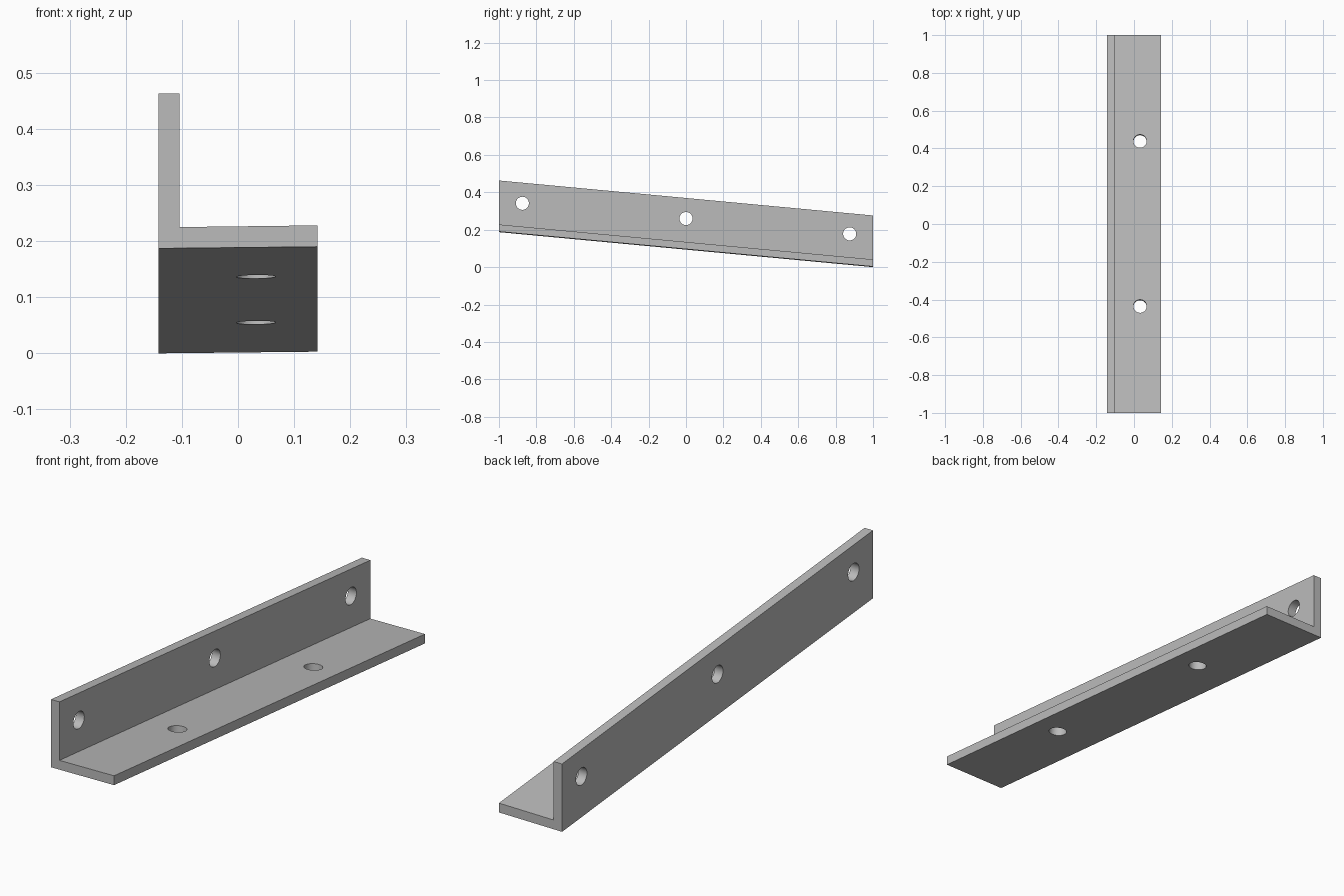
import bpy, bmesh, math
from mathutils import Matrix, Vector

cube = bpy.data.objects.get("Cube")
if cube:
    bpy.data.objects.remove(cube, do_unlink=True)

SLOPE = -0.0935   # fall of the bar from front to back
MID = 0.0935      # height of the lower edge at mid length

steel = bpy.data.materials.new("plain_grey_metal")
steel.use_nodes = True
grey = (0.5, 0.5, 0.5, 1)
steel.diffuse_color = grey
steel.node_tree.nodes["Principled BSDF"].inputs["Base Color"].default_value = grey


def make_object(name, bm):
    mesh = bpy.data.meshes.new(name)
    bmesh.ops.recalc_face_normals(bm, faces=bm.faces)
    bm.to_mesh(mesh)
    bm.free()
    mesh.materials.append(steel)
    obj = bpy.data.objects.new(name, mesh)
    bpy.context.collection.objects.link(obj)
    return obj


# L-shaped bar: profile swept front to back, ends kept upright
profile = [(-0.142, 0), (0.142, 0.003), (0.142, 0.041), (-0.104, 0.038),
           (-0.104, 0.276), (-0.142, 0.276)]
bm = bmesh.new()
face = bm.faces.new([bm.verts.new((x, -1, z + MID - SLOPE)) for x, z in profile])
sweep = bmesh.ops.extrude_face_region(bm, geom=[face])
bmesh.ops.translate(bm, vec=(0, 2, 2 * SLOPE),
                    verts=[v for v in sweep["geom"] if isinstance(v, bmesh.types.BMVert)])
bar = make_object("angle_bracket", bm)

# Bolt holes: three through the wall, two square to the shelf
holes = [((-0.123, y, MID + 0.166 + y * SLOPE), (1, 0, 0)) for y in (-0.875, 0, 0.875)]
holes += [((0.032, y, MID + 0.021 + y * SLOPE), (0, -SLOPE, 1)) for y in (-0.437, 0.437)]
bm = bmesh.new()
for centre, axis in holes:
    turn = Vector((0, 0, 1)).rotation_difference(Vector(axis)).to_matrix().to_4x4()
    bmesh.ops.create_cone(bm, cap_ends=True, segments=48, radius1=0.035, radius2=0.035,
                          depth=0.12, matrix=Matrix.Translation(centre) @ turn)
cutter = make_object("hole_cutter", bm)

cut = bar.modifiers.new("bolt_holes", "BOOLEAN")
cut.operation = "DIFFERENCE"
cut.solver = "EXACT"
cut.object = cutter
bpy.ops.object.select_all(action="DESELECT")
bar.select_set(True)
bpy.context.view_layer.objects.active = bar
bpy.ops.object.modifier_apply(modifier=cut.name)
bpy.data.objects.remove(cutter, do_unlink=True)
bpy.ops.object.shade_smooth_by_angle(angle=math.radians(30))
